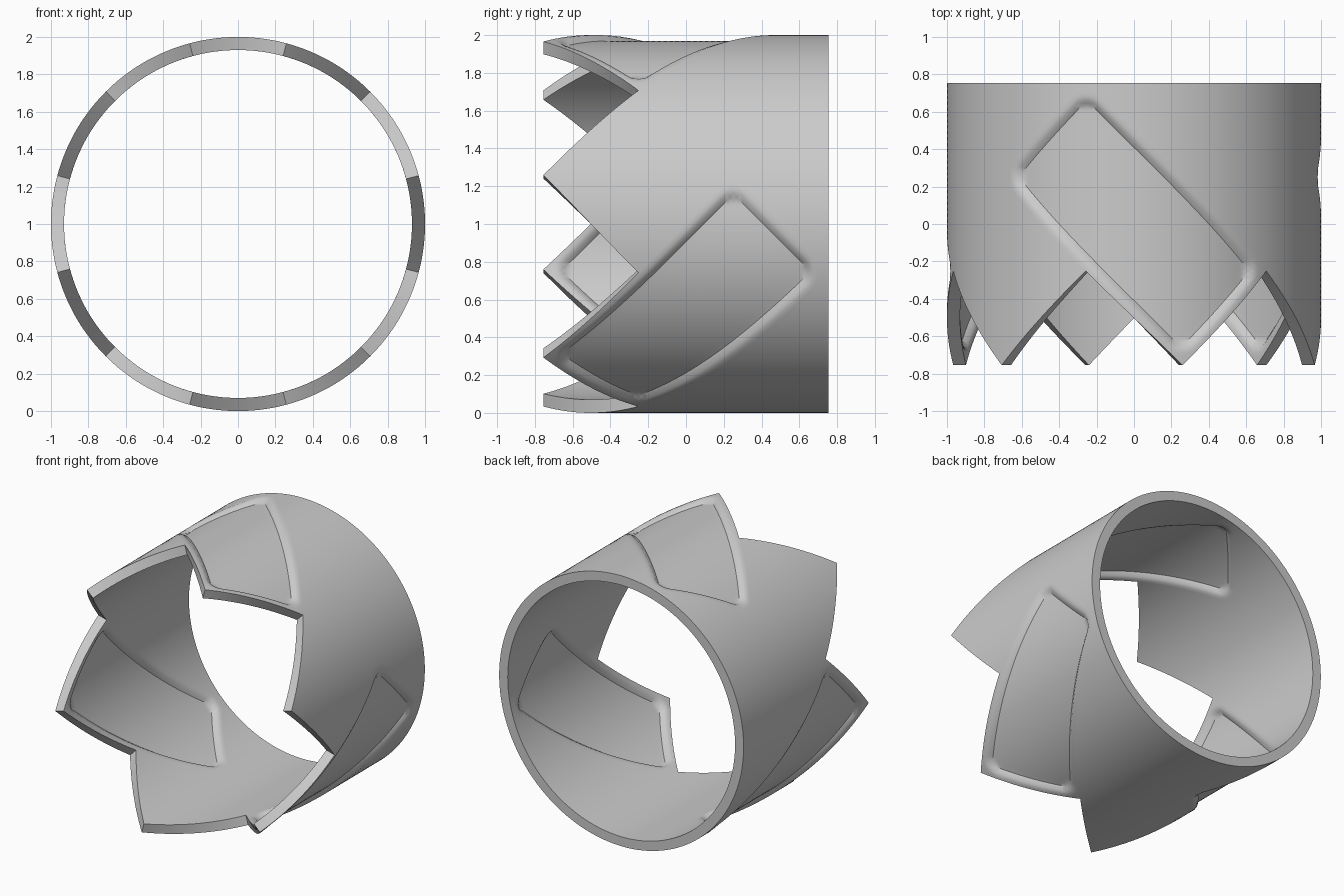
import bpy, bmesh, math

if "Cube" in bpy.data.objects:
    bpy.data.objects.remove(bpy.data.objects["Cube"])

N = 32                    # grid steps per tooth flank
UNIT = 1.51 / 3           # axial length of one step unit (teeth are one unit deep)
R_OUT, R_IN = 1.0, 0.93
FULL = 12 * N             # twelve flanks around the ring
BACK = 3 * N // 2


def panel_depth(a, b):
    """Depth of the three slanted, rounded recesses at an unrolled grid point."""
    third = FULL // 3
    a = (a + third // 2) % third - third // 2
    s = UNIT / N / math.sqrt(2)
    # the slanted panel may reach past its own third, so test neighbours too
    best = 1.0
    for shift in (-third, 0, third):
        p, q = abs((a + shift - b) * s), abs((a + shift + b) * s)
        r = 0.06
        dx = p - (math.sqrt(2) * UNIT - 0.067 - r)
        dy = q - (UNIT / math.sqrt(2) - 0.067 - r)
        d = math.hypot(max(dx, 0), max(dy, 0)) + min(max(dx, dy), 0) - r
        best = min(best, d)
    t = min(max((0.045 - best) / 0.045, 0), 1)
    return 0.031 * t * t


def front_edge(a):
    """Sawtooth front rim: six points around the ring."""
    return -BACK + abs((a + N // 2) % (2 * N) - N)


bm = bmesh.new()
verts = {}


def vert(a, b, inner):
    key = (a % FULL, b, inner)
    if key not in verts:
        depth = panel_depth(a, b)
        r = R_IN + depth if inner else R_OUT - depth
        t = 2 * math.pi * a / FULL
        verts[key] = bm.verts.new((r * math.sin(t), b * UNIT / N, 1 + r * math.cos(t)))
    return verts[key]


# outer and inner skins from diagonal grid squares (edges follow teeth and panels)
edge_count = {}
for a in range(FULL):
    for b in range(-BACK, BACK + 1):
        if (a + b) % 2 == 0 or b <= front_edge(a):
            continue
        ring = [(a - 1, b), (a, b - 1), (a + 1, b), (a, b + 1)]
        if b == BACK:
            ring = ring[:3]
        bm.faces.new([vert(*k, False) for k in ring])
        bm.faces.new([vert(*k, True) for k in reversed(ring)])
        for k, m in zip(ring, ring[1:] + ring[:1]):
            k, m = (k[0] % FULL, k[1]), (m[0] % FULL, m[1])
            edge_count.setdefault(frozenset((k, m)), []).append((k, m))

# rim walls joining both skins
for used in edge_count.values():
    if len(used) == 1:
        k, m = used[0]
        bm.faces.new([vert(*m, False), vert(*k, False), vert(*k, True), vert(*m, True)])

bmesh.ops.recalc_face_normals(bm, faces=bm.faces[:])
mesh = bpy.data.meshes.new("toothed_ring")
bm.to_mesh(mesh)
bm.free()
ring_obj = bpy.data.objects.new("toothed_ring", mesh)
bpy.context.collection.objects.link(ring_obj)
bpy.context.view_layer.objects.active = ring_obj
ring_obj.select_set(True)
bpy.ops.object.shade_smooth_by_angle(angle=math.radians(35))
